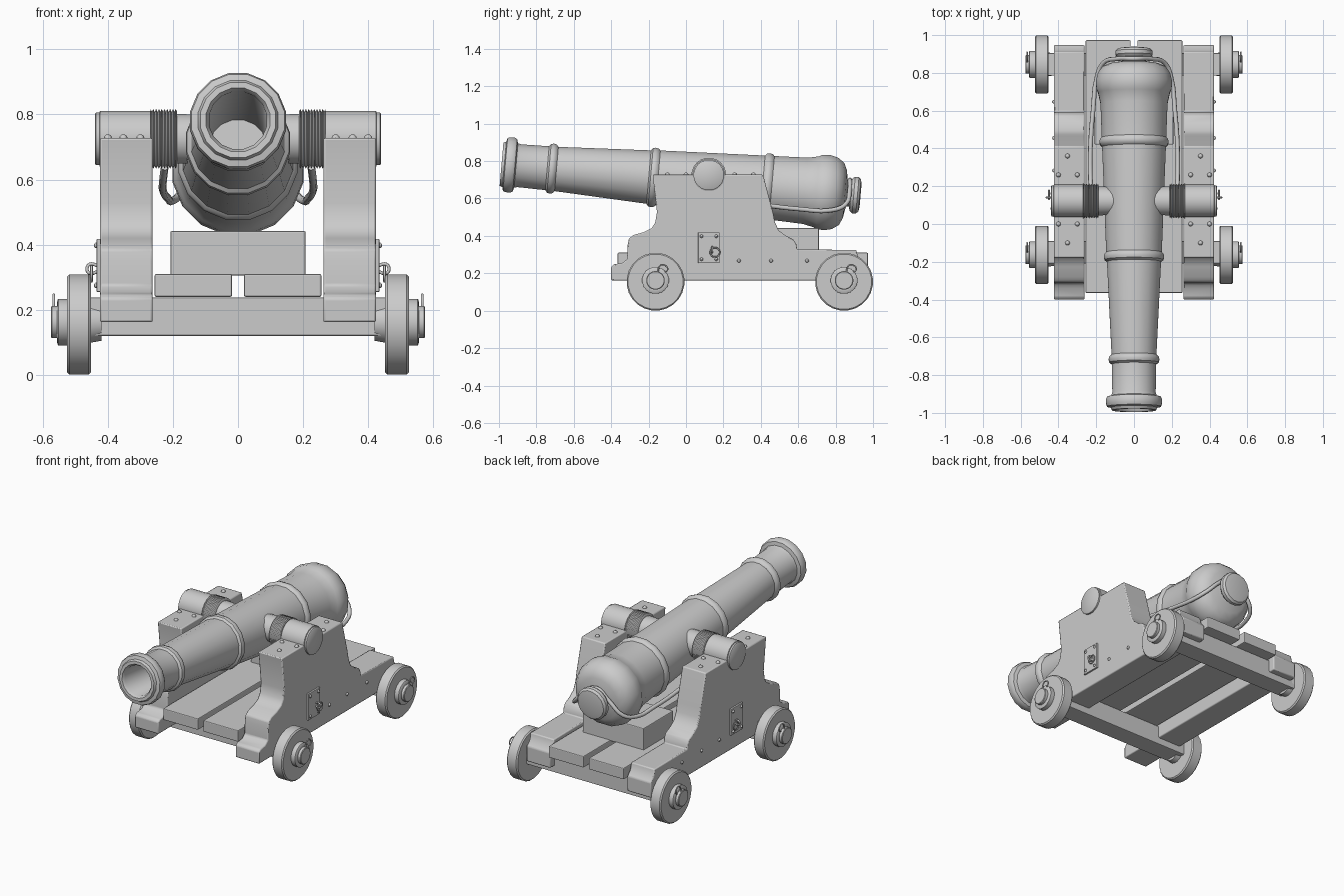
import bpy, bmesh, math
from mathutils import Matrix

if "Cube" in bpy.data.objects:
    bpy.data.objects.remove(bpy.data.objects["Cube"])


def finish(name, bm, bevel=0.0, smooth=True):
    bmesh.ops.recalc_face_normals(bm, faces=bm.faces)
    me = bpy.data.meshes.new(name)
    bm.to_mesh(me)
    bm.free()
    ob = bpy.data.objects.new(name, me)
    bpy.context.collection.objects.link(ob)
    bpy.ops.object.select_all(action='DESELECT')
    ob.select_set(True)
    bpy.context.view_layer.objects.active = ob
    if smooth:
        bpy.ops.object.shade_smooth_by_angle(angle=math.radians(35))
    if bevel:
        m = ob.modifiers.new("bevel", 'BEVEL')
        m.width, m.segments, m.limit_method = bevel, 2, 'ANGLE'
    return ob


def lathe(name, profile, axis, center, side=1, segs=20):
    """Turn (distance, radius) points around the x or y axis."""
    bm = bmesh.new()
    rings = []
    for d, r in profile:
        ring = []
        for i in range(segs):
            a = 2 * math.pi * (i + 0.5) / segs
            u, v = r * math.cos(a), r * math.sin(a)
            ring.append(bm.verts.new((side * d, u, v) if axis == 'x' else (u, d, v)))
        rings.append(ring)
    for a, b in zip(rings, rings[1:]):
        for i in range(segs):
            j = (i + 1) % segs
            bm.faces.new((a[i], a[j], b[j], b[i]))
    bm.faces.new(rings[0])
    bm.faces.new(rings[-1])
    ob = finish(name, bm)
    ob.location = center
    return ob


def box(name, lo, hi, bevel=0.005):
    bm = bmesh.new()
    size = [b - a for a, b in zip(lo, hi)]
    mid = [(a + b) / 2 for a, b in zip(lo, hi)]
    bmesh.ops.create_cube(bm, size=1, matrix=Matrix.Translation(mid) @ Matrix.Diagonal((*size, 1)))
    return finish(name, bm, bevel, smooth=False)


def extrude_x(name, outline, x0, x1, bevel):
    bm = bmesh.new()
    f = bm.faces.new([bm.verts.new((x0, y, z)) for y, z in outline])
    new = bmesh.ops.extrude_face_region(bm, geom=[f])['geom']
    bmesh.ops.translate(bm, vec=(x1 - x0, 0, 0), verts=[g for g in new if isinstance(g, bmesh.types.BMVert)])
    return finish(name, bm, bevel)


def rivets(name, points, radius):
    bm = bmesh.new()
    for p in points:
        bmesh.ops.create_uvsphere(bm, u_segments=8, v_segments=6, radius=radius, matrix=Matrix.Translation(p))
    return finish(name, bm)


def tube(name, points, radius, cyclic=False):
    cu = bpy.data.curves.new(name, 'CURVE')
    cu.dimensions = '3D'
    cu.bevel_depth, cu.bevel_resolution, cu.resolution_u = radius, 2, 4
    cu.use_fill_caps = True
    sp = cu.splines.new('BEZIER')
    sp.bezier_points.add(len(points) - 1)
    for bp, p in zip(sp.bezier_points, points):
        bp.co = p
        bp.handle_left_type = bp.handle_right_type = 'AUTO'
    sp.use_cyclic_u = cyclic
    ob = bpy.data.objects.new(name, cu)
    bpy.context.collection.objects.link(ob)
    bpy.ops.object.select_all(action='DESELECT')
    ob.select_set(True)
    bpy.context.view_layer.objects.active = ob
    bpy.ops.object.convert(target='MESH')
    return bpy.context.object


def loop_x(name, x, y, z, r, radius):
    pts = [(x, y + r * math.cos(a), z + r * math.sin(a)) for a in (i * math.pi / 4 for i in range(8))]
    return tube(name, pts, radius, True)


# Gun barrel: bore, muzzle ring, three bands, breech and knob
barrel = lathe("barrel", [
    (0.02, 0.09), (-0.975, 0.09), (-0.99, 0.10), (-0.99, 0.118), (-0.975, 0.125), (-0.97, 0.145),
    (-0.955, 0.15), (-0.93, 0.15), (-0.918, 0.143), (-0.912, 0.122), (-0.895, 0.117),
    (-0.745, 0.12), (-0.735, 0.133), (-0.72, 0.137), (-0.705, 0.133), (-0.695, 0.121),
    (-0.20, 0.146), (-0.19, 0.159), (-0.175, 0.163), (-0.16, 0.159), (-0.15, 0.150),
    (0.41, 0.172), (0.42, 0.183), (0.435, 0.187), (0.45, 0.183), (0.46, 0.174),
    (0.64, 0.181), (0.66, 0.185), (0.70, 0.194), (0.715, 0.203), (0.76, 0.205), (0.80, 0.195),
    (0.835, 0.17), (0.853, 0.13), (0.86, 0.085), (0.865, 0.066), (0.88, 0.066), (0.885, 0.088),
    (0.90, 0.10), (0.92, 0.099), (0.932, 0.088), (0.937, 0.06)], 'y', (0, 0, 0.697), segs=16)
barrel.rotation_euler.x = math.radians(-5)

# Deck parts: quoin under the breech, axle beams
box("quoin_block", (-0.208, 0.42, 0.305), (0.208, 0.71, 0.442))
for name, y in (("front_axle", -0.15), ("rear_axle", 0.845)):
    box(name, (-0.46, y - 0.06, 0.12), (0.46, y + 0.06, 0.238))

CHEEK = [(-0.40, 0.162), (-0.40, 0.235), (-0.385, 0.248), (-0.34, 0.255), (-0.315, 0.275), (-0.312, 0.35),
         (-0.305, 0.385), (-0.28, 0.405), (-0.225, 0.42), (-0.185, 0.44), (-0.165, 0.47), (-0.155, 0.527),
         (-0.178, 0.727), (0.412, 0.727), (0.465, 0.527), (0.475, 0.475), (0.495, 0.43), (0.535, 0.40),
         (0.575, 0.38), (0.59, 0.355), (0.594, 0.327), (0.91, 0.325), (0.92, 0.285), (0.947, 0.255),
         (0.947, 0.162)]
TY, TZ = 0.122, 0.725
coil = [(0.187 + 0.0043 * i, 0.093 if i % 2 else 0.084) for i in range(20)]

for s, side in ((1, "right"), (-1, "left")):
    # Carriage cheek and floor plank
    extrude_x("cheek_" + side, CHEEK, s * 0.262, s * 0.424, 0.006)
    box("floor_plank_" + side, sorted((s * 0.018, s * 0.256))[:1] + [-0.365, 0.24],
        sorted((s * 0.018, s * 0.256))[1:] + [0.973, 0.31])

    # Trunnion with rope coil
    lathe("trunnion_" + side, [(0.05, 0.075), (0.26, 0.078), (0.262, 0.087), (0.424, 0.087), (0.426, 0.082),
                               (0.436, 0.082), (0.44, 0.076)], 'x', (0, TY, TZ), s)
    lathe("rope_coil_" + side, coil, 'x', (0, TY, TZ), s)

    # Wheels, hubs and linchpins
    for end, y in (("front", -0.163), ("rear", 0.845)):
        tag = end + "_" + side
        lathe("wheel_" + tag, [(0.452, 0.148), (0.459, 0.155), (0.518, 0.155), (0.525, 0.148)],
              'x', (0, y, 0.155), s, 24)
        lathe("hub_" + tag, [(0.42, 0.058), (0.50, 0.072), (0.552, 0.072), (0.555, 0.068), (0.556, 0.05),
                             (0.572, 0.05), (0.575, 0.046)], 'x', (0, y, 0.162), s)
        tube("linchpin_" + tag, [(s * 0.566, y + dy, 0.16 + dz) for dy, dz in
             ((0.02, 0.03), (0.015, 0.06), (0.03, 0.085), (0.055, 0.08), (0.065, 0.06), (0.05, 0.045))], 0.004)

    # Bolts on the cheek top and outer side
    top = [(s * x, y, 0.726) for x, y in ((0.352, -0.10), (0.352, 0.36), (0.30, 0.26), (0.40, 0.26),
                                          (0.30, 0.0), (0.40, 0.0))]
    rivets("top_bolts_" + side, top, 0.013)
    rivets("side_bolts_" + side, [(s * 0.424, y, 0.267) for y in (0.283, 0.455, 0.647)], 0.01)

    # Side plate with corner rivets, eyebolt and ring
    xs = sorted((s * 0.42, s * 0.434))
    box("side_plate_" + side, (xs[0], 0.065, 0.255), (xs[1], 0.18, 0.418), 0.002)
    rivets("plate_rivets_" + side, [(s * 0.434, y, z) for y in (0.083, 0.162) for z in (0.275, 0.398)], 0.009)
    tube("eyebolt_" + side, [(s * 0.43, 0.14, 0.335), (s * 0.455, 0.14, 0.34), (s * 0.464, 0.14, 0.325),
                             (s * 0.455, 0.14, 0.312), (s * 0.43, 0.14, 0.318)], 0.005)
    loop_x("ring_" + side, s * 0.45, 0.155, 0.312, 0.025, 0.004)

# Breech rope looped over the neck of the knob
half = [(0.225, 0.13, 0.64), (0.23, 0.22, 0.60), (0.23, 0.42, 0.565), (0.215, 0.62, 0.542), (0.20, 0.76, 0.535),
        (0.165, 0.85, 0.565), (0.085, 0.875, 0.645)]
path = half + [(0, 0.876, 0.70)] + [(-x, y, z) for x, y, z in reversed(half)]
tube("breech_rope", path, 0.012)
